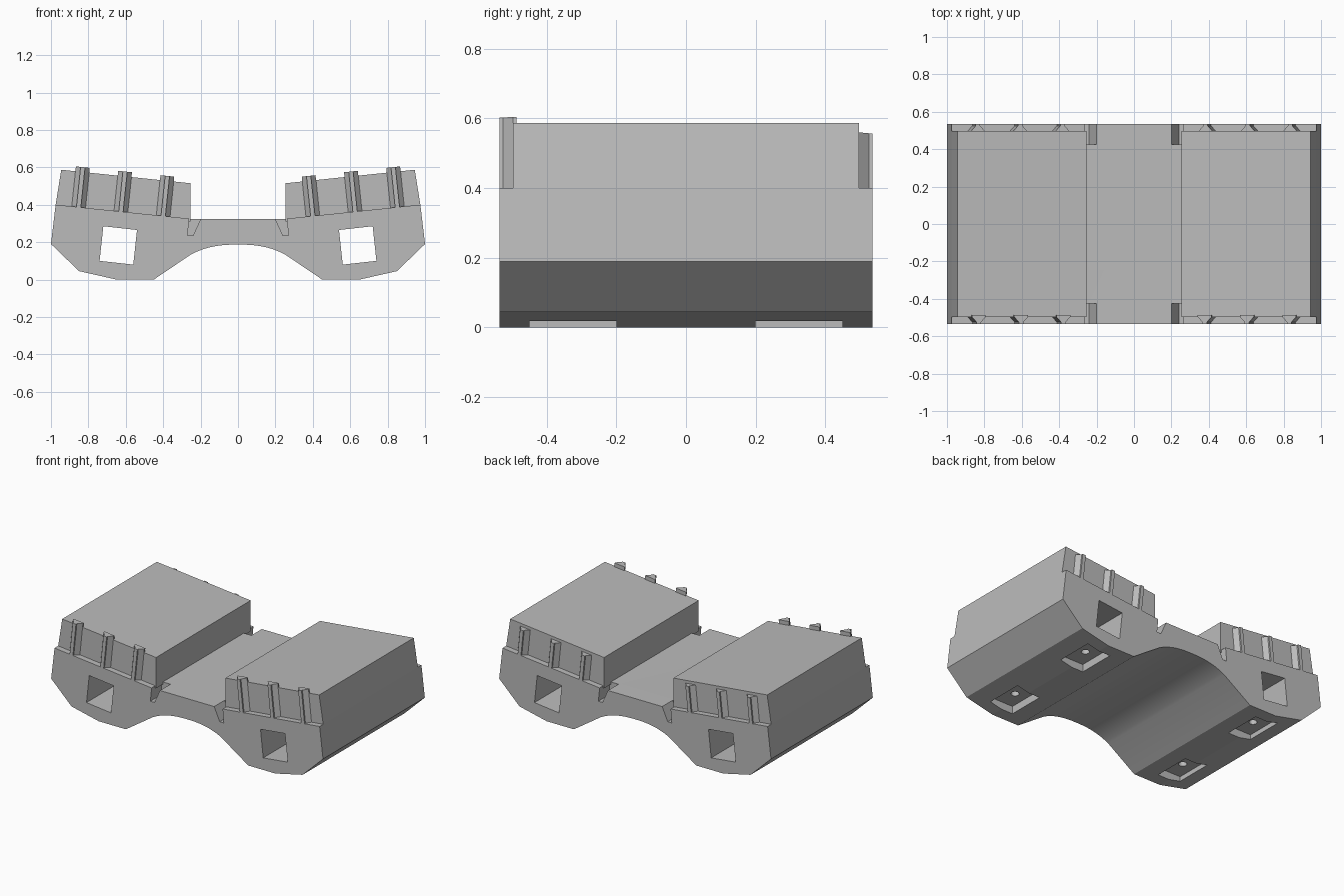
import bpy, bmesh
from math import radians
from mathutils import Vector

cube = bpy.data.objects.get("Cube")
if cube:
    bpy.data.objects.remove(cube)

grey = bpy.data.materials.new("light_grey")
grey.use_nodes = True
COLOUR = (0.5, 0.5, 0.5, 1)
grey.diffuse_color = COLOUR
grey.node_tree.nodes["Principled BSDF"].inputs["Base Color"].default_value = COLOUR

HALF_Y = 0.535
BLOCK_Y = 0.497


def prism(name, points, direction):
    """Extrude a closed 3D polygon along a direction."""
    bm = bmesh.new()
    face = bm.faces.new([bm.verts.new(p) for p in points])
    out = bmesh.ops.extrude_face_region(bm, geom=[face])
    verts = [g for g in out["geom"] if isinstance(g, bmesh.types.BMVert)]
    bmesh.ops.translate(bm, verts=verts, vec=direction)
    bmesh.ops.recalc_face_normals(bm, faces=bm.faces)
    mesh = bpy.data.meshes.new(name)
    bm.to_mesh(mesh)
    bm.free()
    mesh.materials.append(grey)
    obj = bpy.data.objects.new(name, mesh)
    bpy.context.collection.objects.link(obj)
    return obj


def slab(name, profile, y0, y1):
    return prism(name, [(x, y0, z) for x, z in profile], (0, y1 - y0, 0))


def activate(obj):
    bpy.ops.object.select_all(action='DESELECT')
    obj.select_set(True)
    bpy.context.view_layer.objects.active = obj


def cut(target, cutter):
    mod = target.modifiers.new("cut", 'BOOLEAN')
    mod.operation = 'DIFFERENCE'
    mod.solver = 'EXACT'
    mod.object = cutter
    activate(target)
    bpy.ops.object.modifier_apply(modifier=mod.name)
    bpy.data.objects.remove(cutter)


def mirrored(profile, side):
    return [(side * x, z) for x, z in profile]


# Base: angled feet joined by an arched bridge
half = [(0.255, 0.325), (0.975, 0.4), (1, 0.19), (0.85, 0.045), (0.65, 0), (0.45, 0)]
arch_x = [0.25 - 0.5 * i / 28 for i in range(29)]
arch = [(x, 0.187 - 0.052 * (abs(x) / 0.25) ** 2.5) for x in arch_x]
base = slab("base", half + arch + mirrored(half[::-1], -1), -HALF_Y, HALF_Y)

tunnel = [(0.72, 0.285), (0.54, 0.265), (0.56, 0.08), (0.74, 0.1)]
notch = [(0.195, 0.335), (0.26, 0.335), (0.27, 0.235), (0.24, 0.235)]

for side in (-1, 1):
    # Square tunnels from front to back
    cut(base, slab("tunnel_cutter", mirrored(tunnel, side), -1, 1))
    for end in (-1, 1):
        # Hook notches at the ends of the bridge
        cut(base, slab("notch_cutter", mirrored(notch, side), end * 0.425, end * 0.6))
        # Rectangular pockets underneath, each with a screw hole
        pocket = [(0.565, -0.1), (0.735, -0.1), (0.735, 0.05), (0.565, 0.05)]
        cut(base, slab("pocket_cutter", mirrored(pocket, side), end * 0.2, end * 0.45))
        bpy.ops.mesh.primitive_cylinder_add(
            vertices=24, radius=0.025, depth=0.12,
            location=(side * 0.65, end * 0.325, 0.08))
        cut(base, bpy.context.object)

activate(base)
bpy.ops.object.shade_smooth_by_angle(angle=radians(9))

# Raised blocks with sloping tops
block = [(0.255, 0.31), (0.255, 0.515), (0.945, 0.587), (0.975, 0.4), (0.95, 0.38)]
# Rib cross-section: (across, out from the block)
rib_section = [(-0.037, -0.01), (-0.037, 0), (-0.012, 0.028), (-0.012, 0.038),
               (0.012, 0.038), (0.012, 0.028), (0.037, 0), (0.037, -0.01)]

for side, label in ((-1, "right"), (1, "left")):
    slab(label + "_block", mirrored(block, side), -BLOCK_Y, BLOCK_Y)
    along = Vector((side * 0.995, 0, 0.104))
    up = Vector((side * -0.104, 0, 0.995))
    # Tapered ribs on both ends; the back ones are shorter
    for end, end_name, height in ((-1, "front", 0.215), (1, "back", 0.17)):
        for i in range(3):
            x = 0.4 + 0.226 * i
            foot = Vector((side * x, end * BLOCK_Y, 0.325 + 0.104 * (x - 0.255)))
            points = [foot + along * a + Vector((0, end * out, 0))
                      for a, out in rib_section]
            prism(f"{label}_{end_name}_rib_{i + 1}", points, up * height)
